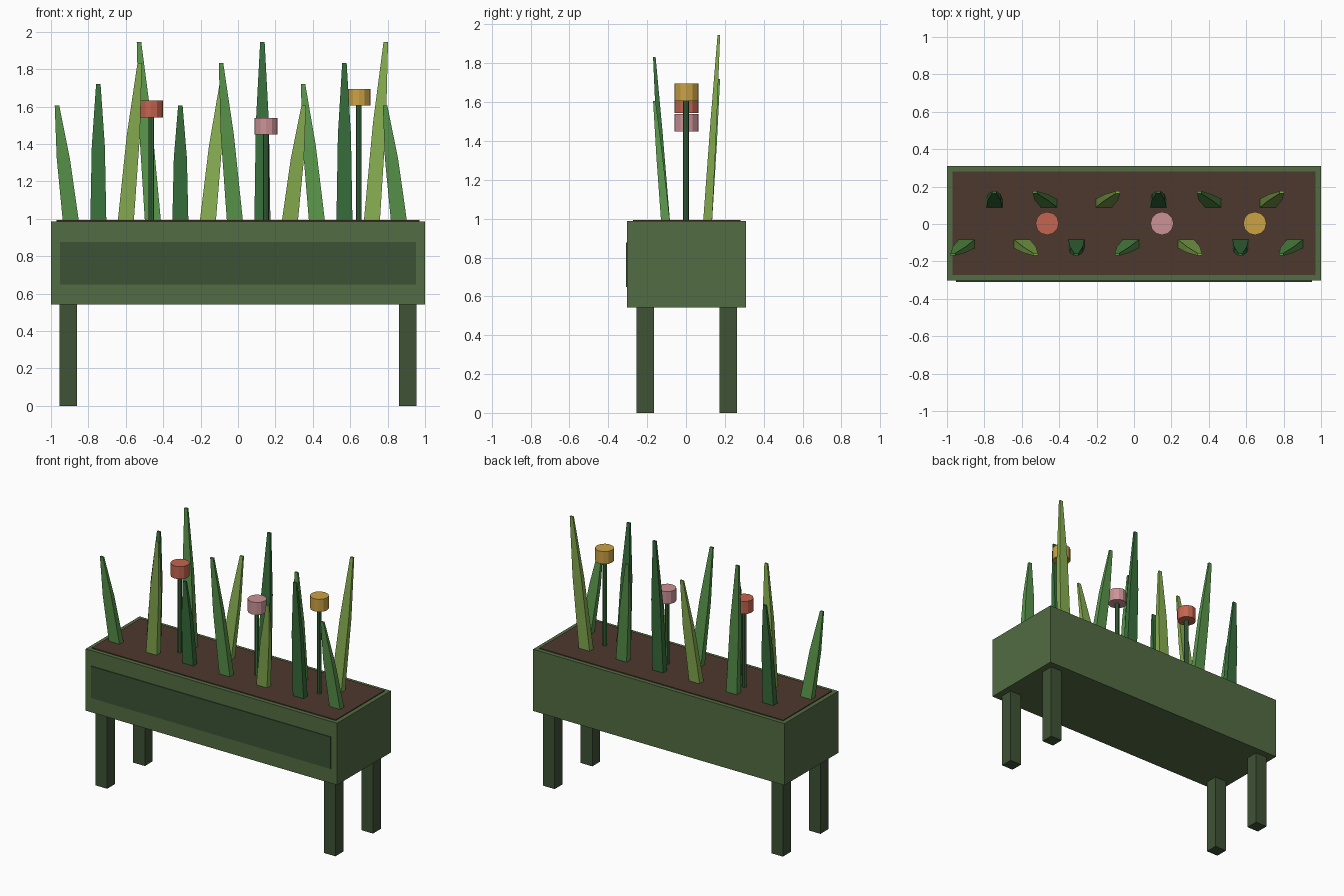
import bpy, bmesh
from mathutils import Vector

if "Cube" in bpy.data.objects:
    bpy.data.objects.remove(bpy.data.objects["Cube"])


def material(name, rgb):
    m = bpy.data.materials.new(name)
    m.diffuse_color = (*rgb, 1)
    m.use_nodes = True
    m.node_tree.nodes["Principled BSDF"].inputs["Base Color"].default_value = m.diffuse_color
    return m


GREEN = material("planter green", (0.085, 0.15, 0.055))
PANEL = material("panel green", (0.045, 0.085, 0.035))
LEG = material("leg green", (0.05, 0.085, 0.035))
SOIL = material("soil brown", (0.075, 0.04, 0.027))
STEM = material("stem green", (0.045, 0.15, 0.05))
LEAVES = [material("leaf mid", (0.1, 0.3, 0.07)),
          material("leaf dark", (0.04, 0.16, 0.045)),
          material("leaf light", (0.24, 0.42, 0.08))]


def finish(name, bm, mat):
    bmesh.ops.recalc_face_normals(bm, faces=bm.faces)
    mesh = bpy.data.meshes.new(name)
    bm.to_mesh(mesh)
    bm.free()
    mesh.materials.append(mat)
    obj = bpy.data.objects.new(name, mesh)
    bpy.context.collection.objects.link(obj)
    return obj


def box(name, lo, hi, mat):
    lo, hi = Vector(lo), Vector(hi)
    bm = bmesh.new()
    bmesh.ops.create_cube(bm, size=1)
    bmesh.ops.scale(bm, vec=hi - lo, verts=bm.verts)
    bmesh.ops.translate(bm, vec=(lo + hi) / 2, verts=bm.verts)
    return finish(name, bm, mat)


def cylinder(name, x, y, z0, z1, r, sides, mat):
    bm = bmesh.new()
    bmesh.ops.create_cone(bm, cap_ends=True, segments=sides, radius1=r, radius2=r, depth=z1 - z0)
    bmesh.ops.translate(bm, vec=(x, y, (z0 + z1) / 2), verts=bm.verts)
    return finish(name, bm, mat)


def leaf(name, base, tip, mat):
    # three rectangular rings: base, shoulder, tip
    bm = bmesh.new()
    base, tip = Vector(base), Vector(tip)
    rings = []
    for t, w, d in ((0, 0.086, 0.046), (0.55, 0.07, 0.032), (1, 0.024, 0.013)):
        c = base.lerp(tip, t)
        rings.append([bm.verts.new(c + Vector((sx * w / 2, sy * d / 2, 0)))
                      for sx, sy in ((-1, -1), (1, -1), (1, 1), (-1, 1))])
    for a, b in zip(rings, rings[1:]):
        for i in range(4):
            j = (i + 1) % 4
            bm.faces.new((a[i], a[j], b[j], b[i]))
    bm.faces.new(rings[0])
    bm.faces.new(rings[-1])
    return finish(name, bm, mat)


YC = 0.003  # trough is offset by the front panel thickness

# trough, soil and front panel
box("trough", (-1, YC - 0.306, 0.543), (1, YC + 0.306, 0.987), GREEN)
box("soil", (-0.97, YC - 0.277, 0.96), (0.97, YC + 0.277, 0.993), SOIL)
box("front_panel", (-0.952, -0.309, 0.648), (0.952, -0.295, 0.877), PANEL)

# legs
for sx, nx in ((-1, "left"), (1, "right")):
    for sy, ny in ((-1, "front"), (1, "back")):
        x, y = sx * 0.908, YC + sy * 0.214
        box(f"{ny}_{nx}_leg", (x - 0.046, y - 0.045, 0), (x + 0.046, y + 0.045, 0.543), LEG)

# leaves alternate front/back; lean cycles by 3, height by 4
for i in range(13):
    x = -0.893 + i * 0.1462
    side = 1 if i % 2 else -1
    lean = (i % 3 - 1) * 0.075
    leaf(f"leaf_{i + 1}", (x, YC + side * 0.108, 0.98),
         (x + lean, YC + side * 0.166, 1.607 + (i % 4) * 0.113), LEAVES[i % 3])

# flowers
for name, x, z, rgb in (("red", -0.464, 1.543, (0.55, 0.13, 0.08)),
                        ("pink", 0.15, 1.45, (0.6, 0.29, 0.31)),
                        ("yellow", 0.646, 1.605, (0.6, 0.36, 0.06))):
    cylinder(f"{name}_flower_stem", x, 0, 0.98, z + 0.01, 0.0155, 8, STEM)
    cylinder(f"{name}_flower_head", x, YC, z, z + 0.09, 0.062, 12, material(f"{name} petal", rgb))
